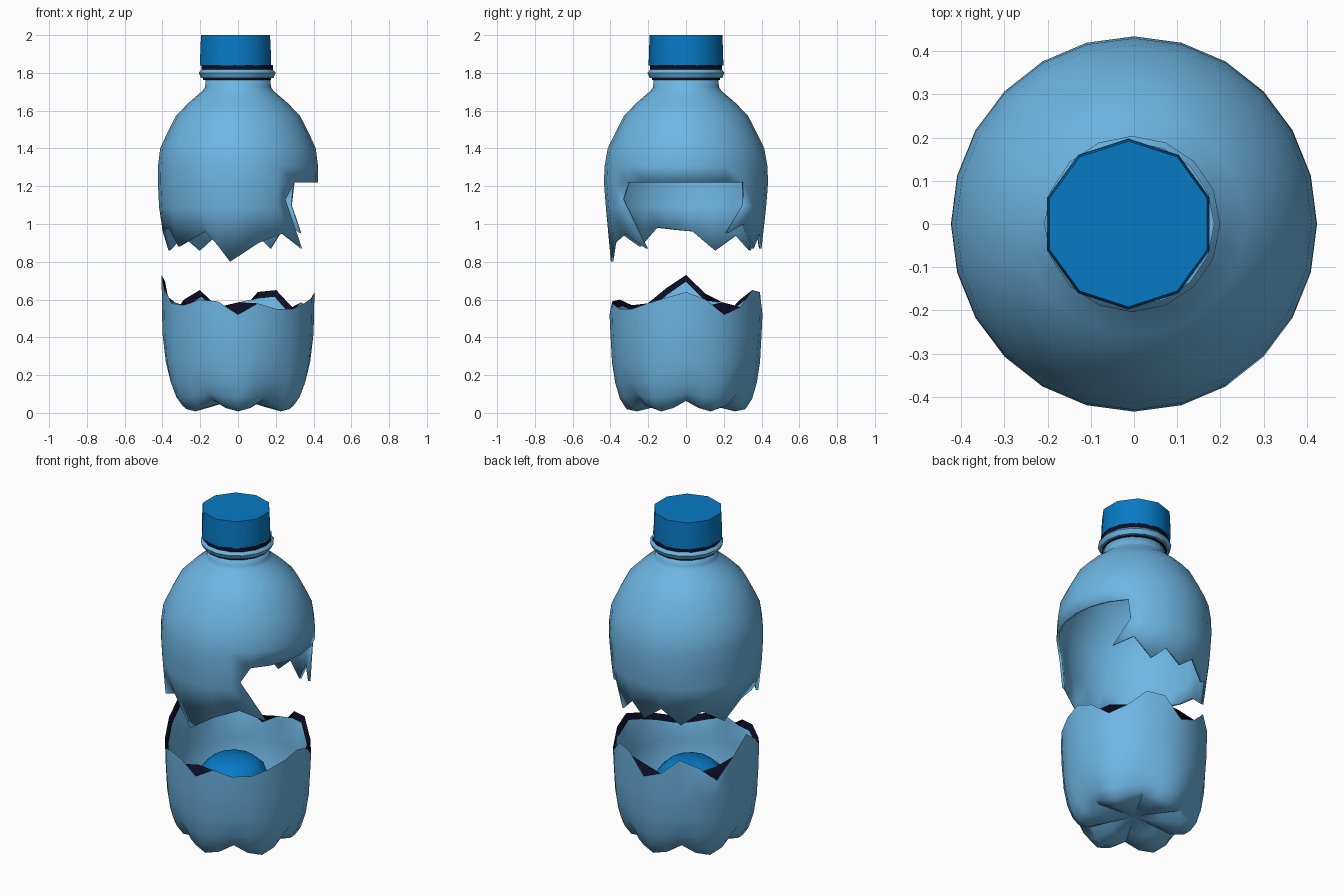
import bpy, bmesh, math

if "Cube" in bpy.data.objects:
    bpy.data.objects.remove(bpy.data.objects["Cube"])

N = 24  # columns around the bottle


def material(name, rgb):
    m = bpy.data.materials.new(name)
    m.diffuse_color = (*rgb, 1)
    m.use_nodes = True
    m.node_tree.nodes["Principled BSDF"].inputs["Base Color"].default_value = m.diffuse_color
    return m


PLASTIC = material("light blue plastic", (0.155, 0.465, 0.77))
BLUE = material("cap blue", (0.002, 0.195, 0.56))
DARK = material("dark navy edge", (0.004, 0.004, 0.018))


def polar(r, deg, z, sy=1.0, cx=0.0):
    a = math.radians(deg)
    return (cx + r * math.cos(a), sy * r * math.sin(a), z)


def finish(name, bm, mats, angle=40):
    bmesh.ops.recalc_face_normals(bm, faces=bm.faces)
    me = bpy.data.meshes.new(name)
    bm.to_mesh(me)
    bm.free()
    ob = bpy.data.objects.new(name, me)
    bpy.context.collection.objects.link(ob)
    for m in mats:
        me.materials.append(m)
    bpy.ops.object.select_all(action='DESELECT')
    ob.select_set(True)
    bpy.context.view_layer.objects.active = ob
    bpy.ops.object.shade_smooth_by_angle(angle=math.radians(angle))
    return ob


def skin(bm, rows, keep=lambda i, j: True, mat=lambda i: 0):
    """Join closed rings of coordinates with quads."""
    rings = [[bm.verts.new(c) for c in row] for row in rows]
    n = len(rows[0])
    for i in range(len(rings) - 1):
        for j in range(n):
            if keep(i, j):
                k = (j + 1) % n
                f = bm.faces.new((rings[i][j], rings[i][k], rings[i + 1][k], rings[i + 1][j]))
                f.material_index = mat(i)
    return rings


def lathe(name, profile, mats, n, cap_ends=(False, False), cx=0.0, dark_rows=(), angle=40):
    bm = bmesh.new()
    rows = [[polar(r, 90 + 360 * j / n, z, 1, cx) for j in range(n)] for r, z in profile]
    rings = skin(bm, rows, mat=lambda i: 1 if i in dark_rows else 0)
    for flag, ring in zip(cap_ends, (rings[0], rings[-1])):
        if flag:
            bm.faces.new(ring)
    return finish(name, bm, mats, angle)


# Lower half: six-lobed foot, jagged rim with dark broken edge, inner wall
rim = [.64, .60, .52, .56, .65, .64, .52, .56, .65, .60, .51, .63,
       .73, .66, .58, .57, .60, .59, .52, .58, .55, .55, .58, .61]
foot = [(.02, .075, 0, 0), (.15, .035, .035, 0), (.26, .008, .055, .04), (.315, .02, .06, .09),
        (.35, .075, .03, .10), (.375, .16, 0, .06), (.392, .27, 0, .025), (.40, .42, 0, 0)]
rows = []
for r, z, lift, pinch in foot:
    row = []
    for j in range(N):
        a = 15 * j
        valley = ((1 - math.cos(math.radians(6 * (a + 90)))) / 2) ** 1.6
        row.append(polar(r * (1 - pinch * valley), a, z + lift * valley))
    rows.append(row)
rows.append([polar(.405, 15 * j, rim[j]) for j in range(N)])
# the inner edge stays high at the deep notches, so dark shows there from outside
rows.append([polar(.386, 15 * j, .585 if rim[j] < .53 else rim[j] - .035) for j in range(N)])
for r, z in ((.38, .42), (.365, .27), (.30, .13), (.02, .11)):
    rows.append([polar(r, 15 * j, z) for j in range(N)])
bm = bmesh.new()
rings = skin(bm, rows, mat=lambda i: 1 if i == len(foot) else 0)
bm.faces.new(rings[0])
bm.faces.new(rings[-1])
finish("lower_bottle", bm, [PLASTIC, DARK], 50)

# Blue mound seen inside the lower half
lathe("inner_mound", [(.24, .14), (.22, .30), (.18, .41), (.12, .465), (.03, .475)],
      [BLUE], 12, (True, True), cx=-.03, angle=60)

# Upper half: rounded shoulder, torn edge given as (angle, height) per column
dome = [(.172, 1.765), (.174, 1.725), (.188, 1.705), (.258, 1.645), (.327, 1.575),
        (.376, 1.48), (.412, 1.40), (.423, 1.31), (.424, 1.22)]
tear = {45: (33, .95), 60: (50, 1.0), 75: (64, .87), 90: (77, .95), 105: (90, .87),
        120: (105, .95), 135: (121, .86), 150: (138, .94), 165: (157, .86), 180: (175, .96),
        195: (190, .97), 210: (203, .98), 225: (218, .88), 240: (244, .96), 255: (254, .89),
        270: (264, .80), 285: (286, .90), 300: (306, .95), 315: (328, .87)}
middle = {45: (47, 1.10), 60: (58, 1.09), 315: (307, 1.13)}
rows = []
for r, z in dome:
    sy = 1 + .025 * max(0, min(1, (1.45 - z) / .2))
    rows.append([polar(r, 15 * j, z, sy) for j in range(N)])
rows.append([polar(.418, *middle.get(15 * j, (15 * j, 1.09)), 1.015) for j in range(N)])
rows.append([polar(.40, *tear.get(15 * j, (15 * j, 1.0))) for j in range(N)])
last = len(dome) - 1
bm = bmesh.new()
# the opening on the right side lies between -45 and +45 degrees
skin(bm, rows, keep=lambda i, j: i < last or 3 <= j < 21)
loose = [v for v in bm.verts if not v.link_faces]
bmesh.ops.delete(bm, geom=loose, context='VERTS')
upper = finish("upper_bottle", bm, [PLASTIC], 60)
wall = upper.modifiers.new("wall", 'SOLIDIFY')
wall.thickness = .014
wall.offset = -1

# Neck collar with dark seams below and above
lathe("neck_collar", [(.165, 1.763), (.180, 1.763), (.180, 1.772), (.192, 1.774), (.204, 1.80),
                      (.192, 1.815), (.190, 1.817), (.190, 1.842), (.15, 1.843)],
      [PLASTIC, DARK], 16, (False, True), dark_rows=(0, 1, 6), cx=-.004, angle=35)

# Screw cap
lathe("screw_cap", [(.15, 1.838), (.198, 1.839), (.196, 1.92), (.192, 2.0)],
      [BLUE], 10, (True, True), cx=-.013, angle=45)
